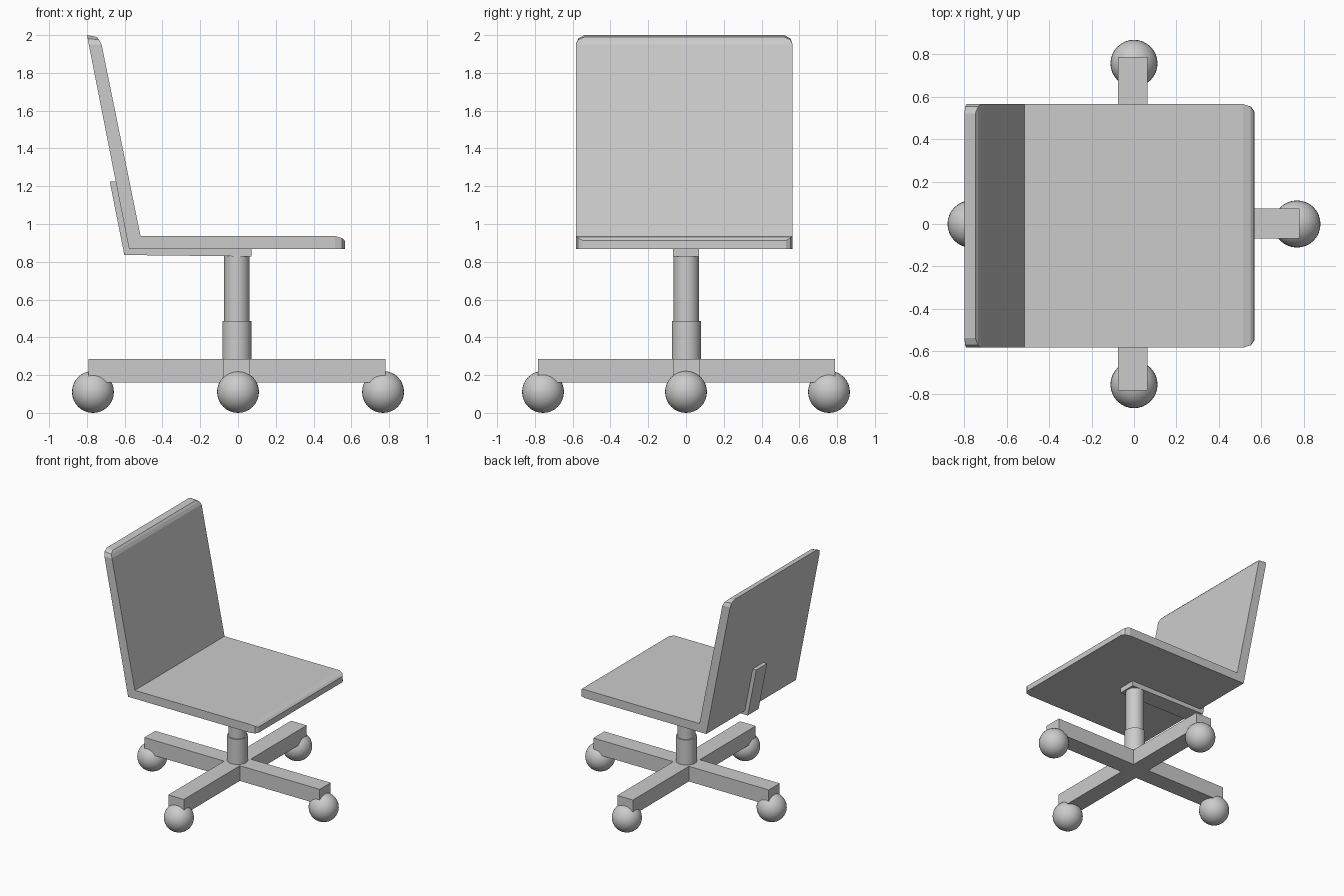
import bpy, bmesh, math

if "Cube" in bpy.data.objects:
    bpy.data.objects.remove(bpy.data.objects["Cube"])

CX, CY = -0.006, 0.002   # column centre


def finish(name, bm, location=(0, 0, 0)):
    bmesh.ops.recalc_face_normals(bm, faces=bm.faces[:])
    mesh = bpy.data.meshes.new(name)
    bm.to_mesh(mesh)
    bm.free()
    obj = bpy.data.objects.new(name, mesh)
    obj.location = location
    bpy.context.collection.objects.link(obj)
    return obj


def prism(name, points, depth, location=(0, 0, 0)):
    """Extrude a closed loop of 3D points along the depth vector."""
    bm = bmesh.new()
    face = bm.faces.new([bm.verts.new(p) for p in points])
    ext = bmesh.ops.extrude_face_region(bm, geom=[face])
    moved = [v for v in ext["geom"] if isinstance(v, bmesh.types.BMVert)]
    bmesh.ops.translate(bm, verts=moved, vec=depth)
    return finish(name, bm, location)


def loft(name, rows, y_centre):
    """Bridge rectangles given as outer (x, z), inner (x, z), half width."""
    bm = bmesh.new()
    rings = []
    for (xo, zo), (xi, zi), w in rows:
        rings.append([bm.verts.new(p) for p in (
            (xo, y_centre - w, zo), (xo, y_centre + w, zo),
            (xi, y_centre + w, zi), (xi, y_centre - w, zi))])
    for a, b in zip(rings, rings[1:]):
        for i in range(4):
            j = (i + 1) % 4
            bm.faces.new((a[i], a[j], b[j], b[i]))
    bm.faces.new(rings[0])
    bm.faces.new(rings[-1])
    return finish(name, bm)


def cylinder(name, radius, z0, z1):
    bpy.ops.mesh.primitive_cylinder_add(
        vertices=32, radius=radius, depth=z1 - z0, location=(CX, CY, (z0 + z1) / 2))
    bpy.context.object.name = name
    bpy.ops.object.shade_smooth_by_angle(angle=math.radians(30))


# Seat and backrest: one bent slab with rounded-off ends
W = 0.574
loft("seat_and_backrest", [
    ((-0.799, 2.0), (-0.748, 1.99), W - 0.045),
    ((-0.796, 1.982), (-0.735, 1.975), W - 0.012),
    ((-0.790, 1.95), (-0.722, 1.95), W),
    ((-0.577, 0.868), (-0.516, 0.936), W),
    ((0.513, 0.868), (0.513, 0.936), W),
    ((0.552, 0.868), (0.550, 0.926), W - 0.012),
    ((0.567, 0.868), (0.565, 0.913), W - 0.035),
], -0.009)

# Bent support bracket under the seat and behind the backrest
bracket = [(0.071, 0.868), (0.071, 0.828), (-0.602, 0.836),
           (-0.679, 1.225), (-0.647, 1.225), (-0.577, 0.868)]
prism("support_bracket", [(x, -0.07, z) for x, z in bracket], (0, 0.14, 0))

# Gas column
cylinder("column_upper", 0.067, 0.45, 0.832)
cylinder("column_lower", 0.077, 0.27, 0.487)

# Cross-shaped base
A, B = 0.07, 0.786
cross = []
for i in range(4):
    c, s = round(math.cos(i * math.pi / 2)), round(math.sin(i * math.pi / 2))
    cross += [(x * c - y * s, x * s + y * c, 0.161)
              for x, y in ((B, -A), (B, A), (A, A))]
prism("cross_base", cross, (0, 0, 0.123), (CX, CY, 0))

# Ball casters
for i, (x, y) in enumerate(((0.768, 0), (0, 0.757), (-0.768, 0), (0, -0.757))):
    bpy.ops.mesh.primitive_uv_sphere_add(
        segments=32, ring_count=16, radius=0.111, location=(x, y, 0.111))
    bpy.context.object.name = f"caster_{i + 1}"
    bpy.ops.object.shade_smooth()
